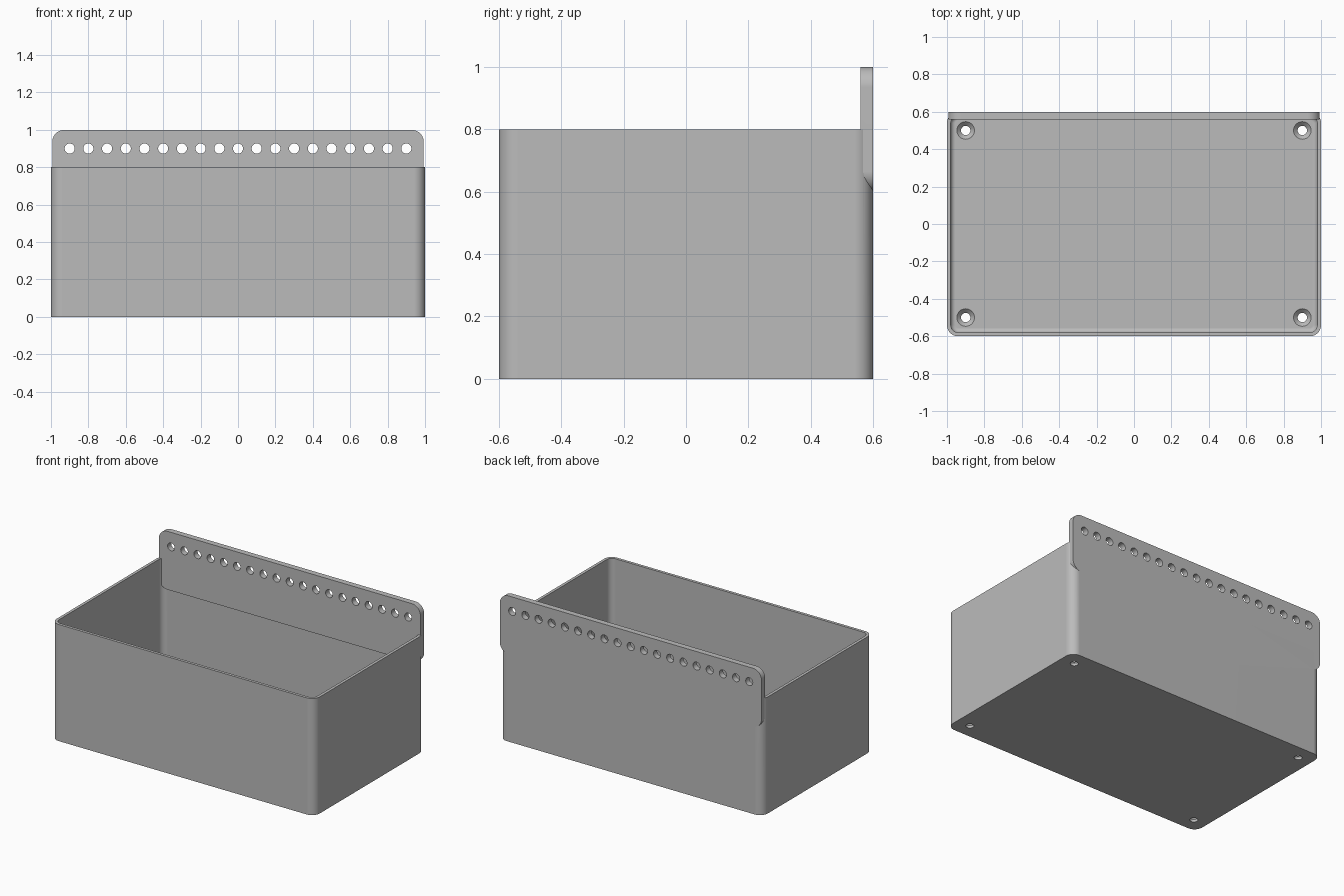
import bpy, bmesh, math
from mathutils import Matrix

old = bpy.data.objects.get("Cube")
if old:
    bpy.data.objects.remove(old, do_unlink=True)

grey = bpy.data.materials.new("plain_grey")
grey.use_nodes = True
colour = (0.5, 0.5, 0.5, 1)
grey.diffuse_color = colour
grey.node_tree.nodes["Principled BSDF"].inputs["Base Color"].default_value = colour


def rounded(hx, hy, r, steps=10):
    """Outline of a rounded rectangle, counter-clockwise."""
    pts = []
    for k, (sx, sy) in enumerate([(1, 1), (-1, 1), (-1, -1), (1, -1)]):
        for i in range(steps + 1):
            a = math.pi / 2 * (k + i / steps)
            pts.append((sx * (hx - r) + r * math.cos(a), sy * (hy - r) + r * math.sin(a)))
    return pts


def circle(r, n=32):
    return [(r * math.cos(2 * math.pi * i / n), r * math.sin(2 * math.pi * i / n)) for i in range(n)]


def loft(name, sections, matrix=Matrix()):
    """Solid skinned through (outline, height) sections and capped at both ends."""
    bm = bmesh.new()
    rings = [[bm.verts.new((x, y, z)) for x, y in outline] for outline, z in sections]
    for a, b in zip(rings, rings[1:]):
        n = len(a)
        for i in range(n):
            j = (i + 1) % n
            bm.faces.new((a[i], a[j], b[j], b[i]))
    bm.faces.new(rings[0][::-1])
    bm.faces.new(rings[-1])
    bm.transform(matrix)
    bmesh.ops.recalc_face_normals(bm, faces=bm.faces)
    mesh = bpy.data.meshes.new(name)
    bm.to_mesh(mesh)
    bm.free()
    mesh.materials.append(grey)
    obj = bpy.data.objects.new(name, mesh)
    bpy.context.collection.objects.link(obj)
    return obj


def combine(target, other, operation):
    """Apply a boolean and discard the helper."""
    mod = target.modifiers.new("cut", "BOOLEAN")
    mod.object, mod.operation, mod.solver = other, operation, "EXACT"
    bpy.context.view_layer.objects.active = target
    bpy.ops.object.modifier_apply(modifier=mod.name)
    bpy.data.objects.remove(other, do_unlink=True)


WALL, FLOOR, FILLET, CORNER, HEIGHT = 0.02, 0.04, 0.025, 0.06, 0.8


def inset(d):
    return rounded(1 - d, 0.6 - d, CORNER - d)


# Open bin with rounded corners and a filleted floor
sections = [(inset(0), 0), (inset(0), HEIGHT), (inset(WALL), HEIGHT)]
for i in range(7):
    a = math.pi / 2 * i / 6
    sections.append((inset(WALL + FILLET * (1 - math.cos(a))),
                     FLOOR + FILLET * (1 - math.sin(a))))
bin_body = loft("storage_bin", sections)

# Hanging plate along the back wall
upright = Matrix.Translation((0, 0.6, 0.8)) @ Matrix.Rotation(math.pi / 2, 4, "X")
outline = rounded(0.993, 0.2, 0.065)
plate = loft("hanging_plate", [(outline, 0), (outline, 0.04)], upright)
combine(bin_body, plate, "UNION")

# Row of hanging holes
for i in range(19):
    place = Matrix.Translation((-0.9 + 0.1 * i, 0.7, 0.9)) @ Matrix.Rotation(math.pi / 2, 4, "X")
    combine(bin_body, loft("hole", [(circle(0.027), 0), (circle(0.027), 0.2)], place), "DIFFERENCE")

# Countersunk screw holes in the floor corners
for sx in (-1, 1):
    for sy in (-1, 1):
        place = Matrix.Translation((sx * 0.9, sy * 0.5, 0))
        screw = [(circle(0.025), -0.1), (circle(0.025), FLOOR - 0.022),
                 (circle(0.047), FLOOR), (circle(0.047), FLOOR + 0.03)]
        combine(bin_body, loft("screw_hole", screw, place), "DIFFERENCE")

# Smooth curves, crisp edges
bpy.ops.object.select_all(action="DESELECT")
bin_body.select_set(True)
bpy.context.view_layer.objects.active = bin_body
bpy.ops.object.shade_smooth_by_angle(angle=math.radians(30))
weighted = bin_body.modifiers.new("even_shading", "WEIGHTED_NORMAL")
weighted.keep_sharp = True
